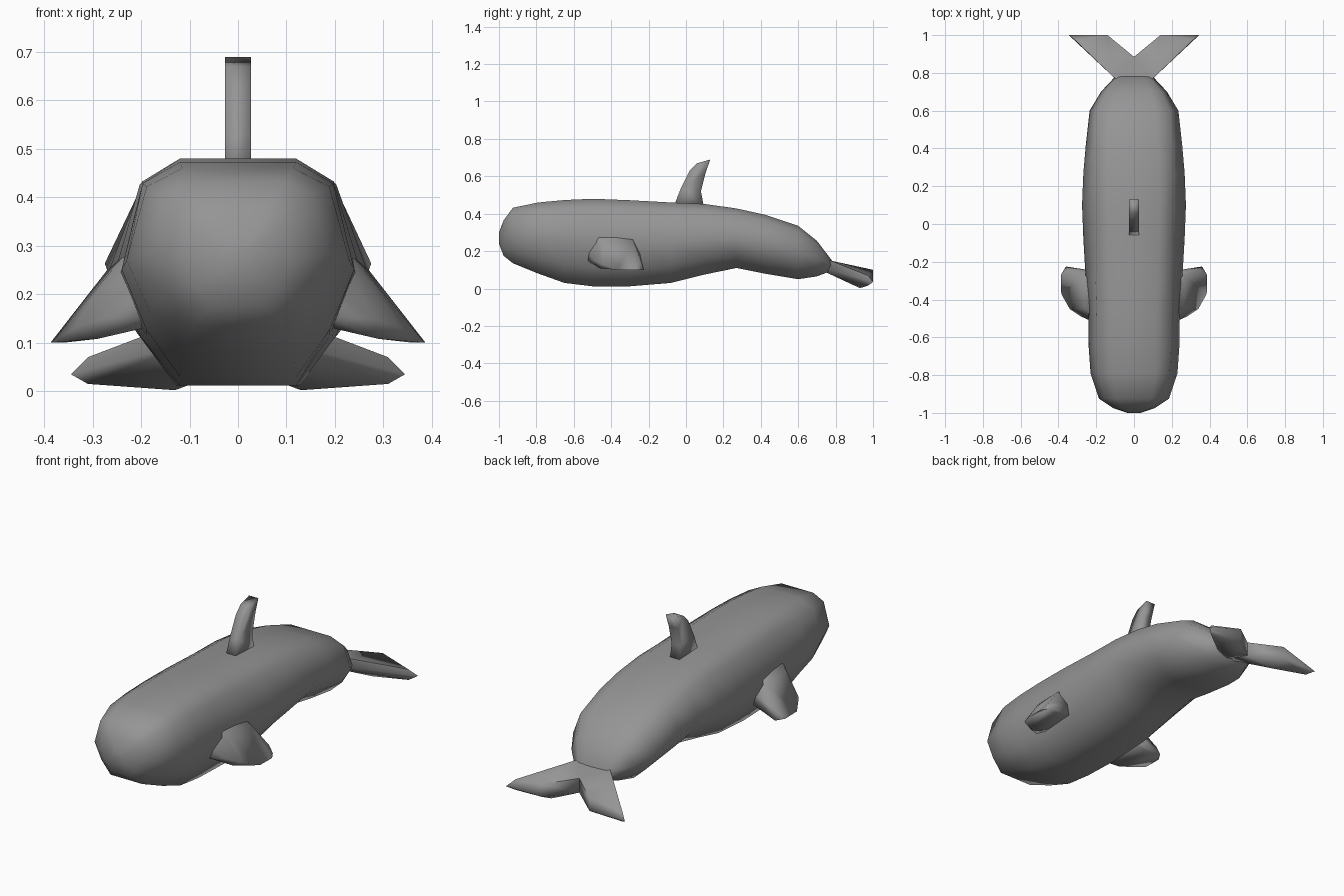
import bpy, bmesh
from math import radians

if "Cube" in bpy.data.objects:
    bpy.data.objects.remove(bpy.data.objects["Cube"])

grey = bpy.data.materials.new("dark_grey")
grey.diffuse_color = (.3, .3, .3, 1)
grey.use_nodes = True
grey.node_tree.nodes["Principled BSDF"].inputs["Base Color"].default_value = grey.diffuse_color


def finish(name, bm, angle=50, mirror=False):
    bmesh.ops.recalc_face_normals(bm, faces=bm.faces[:])
    me = bpy.data.meshes.new(name)
    bm.to_mesh(me)
    bm.free()
    me.materials.append(grey)
    ob = bpy.data.objects.new(name, me)
    bpy.context.collection.objects.link(ob)
    bpy.ops.object.select_all(action='DESELECT')
    ob.select_set(True)
    bpy.context.view_layer.objects.active = ob
    if mirror:
        ob.modifiers.new("mirror", 'MIRROR').use_mirror_merge = False
        bpy.ops.object.modifier_apply(modifier="mirror")
    bpy.ops.object.shade_smooth_by_angle(angle=radians(angle))
    return ob


def hull(name, points, angle):
    bm = bmesh.new()
    for p in points:
        bm.verts.new(p)
    bmesh.ops.convex_hull(bm, input=bm.verts[:])
    loose = [v for v in bm.verts if not v.link_faces]
    bmesh.ops.delete(bm, geom=loose, context='VERTS')
    return finish(name, bm, angle, mirror=True)


# Body: ten-sided section lofted along y (y, bottom, top, half width)
stations = [(-1.0, .24, .30, .035), (-.975, .175, .365, .11), (-.925, .135, .432, .185),
            (-.79, .08, .46, .23), (-.65, .03, .473, .24), (-.5, .012, .48, .24),
            (-.3, .012, .472, .255), (-.08, .03, .46, .268), (.1, .075, .452, .275),
            (.27, .11, .428, .268), (.42, .08, .395, .255), (.6, .05, .335, .235),
            (.7, .065, .255, .175), (.78, .095, .15, .10)]


def section(y, b, top, w):
    h = top - b
    half = [(.5 * w, top), (min(.82 * w, .203), b + .9 * h), (w, b + .5 * h),
            (.79 * w, b + .22 * h), (.5 * w, b)]
    return [(x, y, z) for x, z in half] + [(-x, y, z) for x, z in reversed(half)]


bm = bmesh.new()
rings = [[bm.verts.new(p) for p in section(*s)] for s in stations]
n = len(rings[0])
for a, c in zip(rings, rings[1:]):
    for i in range(n):
        j = (i + 1) % n
        bm.faces.new((a[i], a[j], c[j], c[i]))
bm.faces.new(rings[0])
bm.faces.new(rings[-1])
finish("body", bm, 75)

# Dorsal fin: swept-back side profile extruded across x
profile = [(-.065, .44), (-.03, .53), (.02, .63), (.06, .67), (.13, .69),
           (.105, .62), (.08, .52), (.095, .44)]
bm = bmesh.new()
face = bm.faces.new([bm.verts.new((-.027, y, z)) for y, z in profile])
ext = bmesh.ops.extrude_face_region(bm, geom=[face])
bmesh.ops.translate(bm, vec=(.054, 0, 0),
                    verts=[v for v in ext['geom'] if isinstance(v, bmesh.types.BMVert)])
finish("dorsal_fin", bm, 100)

# Pectoral fins: thick root tapering to a thin drooping tip
pectoral = [(.19, -.53, .15), (.19, -.53, .21), (.21, -.48, .30), (.22, -.29, .28),
            (.20, -.25, .20), (.195, -.26, .135), (.195, -.46, .13),
            (.27, -.28, .25), (.26, -.45, .25), (.28, -.49, .15),
            (.28, -.25, .18), (.29, -.46, .108), (.29, -.25, .108),
            (.34, -.45, .13), (.36, -.225, .10), (.35, -.24, .145),
            (.385, -.37, .10), (.387, -.27, .10)]
hull("pectoral_fins", pectoral, 100)

# Tail flukes: two lobes splayed from the tail stock
fluke = [(0, .72, .10), (0, .72, .155), (.10, .77, .10), (.10, .77, .15),
         (0, .885, .05), (0, .885, .125), (.14, 1, .10), (.14, 1, .035),
         (.13, .93, .002), (.31, .972, .015), (.31, .972, .07), (.345, 1, .035)]
hull("tail_flukes", fluke, 60)
